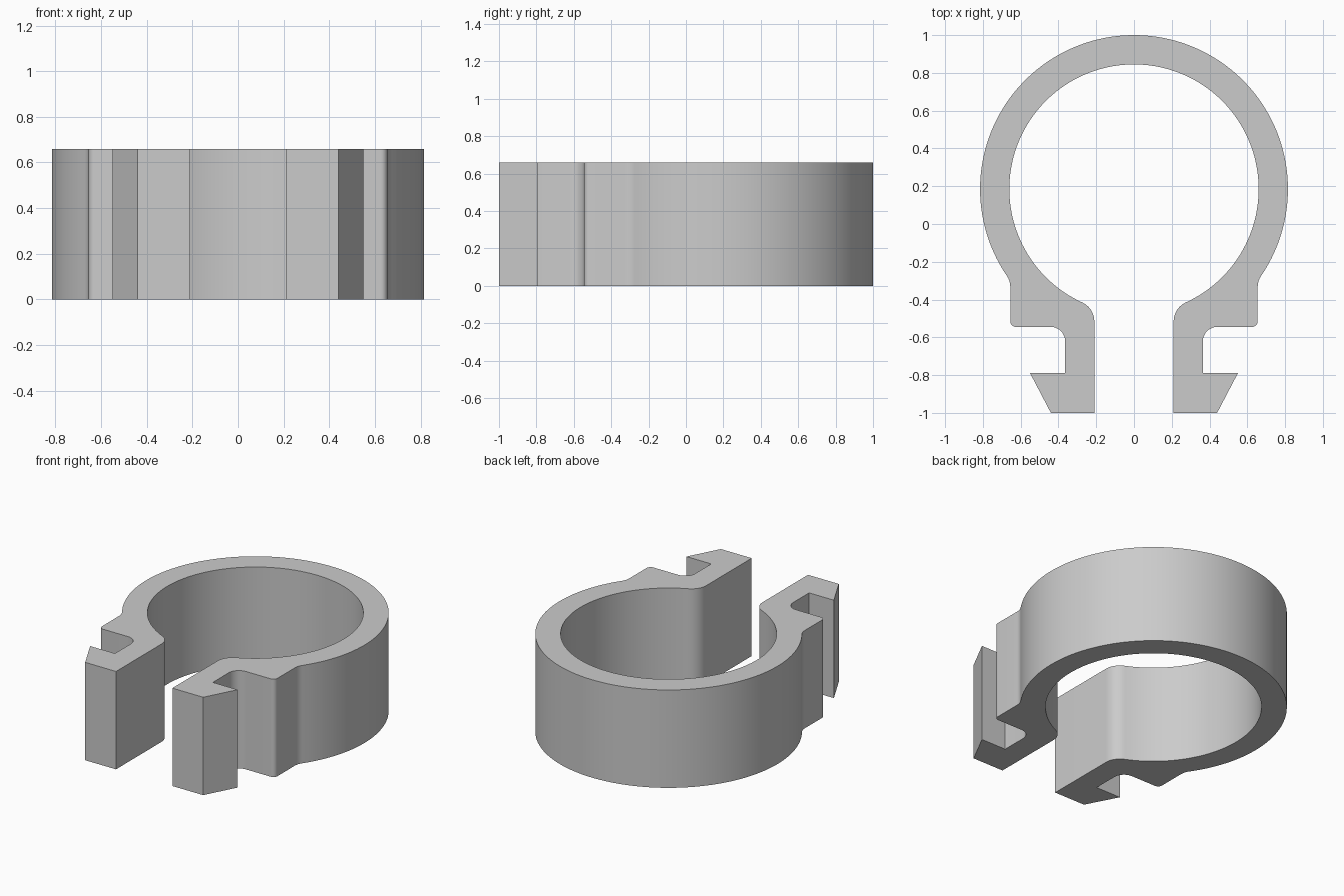
import bpy, bmesh
from math import sin, cos, atan2, sqrt, pi, radians
from mathutils import Vector

cube = bpy.data.objects.get("Cube")
if cube:
    bpy.data.objects.remove(cube, do_unlink=True)

HEIGHT = 0.66
RING_Y, R_OUT, R_IN = 0.185, 0.815, 0.66
GAP_X, SHOULDER_X = 0.21, 0.655


def arc(cx, cy, r, a0, a1, n):
    """Points on an arc from angle a0 to a1 (radians)."""
    return [(cx + r * cos(a0 + (a1 - a0) * i / n),
             cy + r * sin(a0 + (a1 - a0) * i / n)) for i in range(n + 1)]


def blend(wall_x, ring_r, r):
    """Centre height and ring angle of a fillet between a wall and the ring."""
    cx = wall_x + r
    drop = sqrt((ring_r + r) ** 2 - cx ** 2)
    return cx, RING_Y - drop, atan2(-drop, cx)


# Half outline: outer ring, shoulder, hooked leg, then inner ring
ro, ri = 0.10, 0.11
ox, oy, oa = blend(SHOULDER_X, R_OUT, ro)
ix, iy, ia = blend(GAP_X, R_IN, ri)
half = arc(0, RING_Y, R_OUT, pi / 2, oa, 64)
half += arc(ox, oy, ro, oa + pi, pi, 8)[1:]
half += arc(SHOULDER_X - 0.03, -0.515, 0.03, 0, -pi / 2, 6)
half += arc(0.44, -0.62, 0.075, pi / 2, pi, 8)
half += [(0.365, -0.79), (0.55, -0.79), (0.44, -1), (GAP_X, -1)]
half += arc(ix, iy, ri, pi, ia + pi, 10)
half += arc(0, RING_Y, R_IN, ia, pi / 2, 64)[1:]

# Clip body: extrude the half outline and mirror it
bm = bmesh.new()
base = bm.faces.new([bm.verts.new((x, y, 0)) for x, y in half])
ext = bmesh.ops.extrude_face_region(bm, geom=[base], use_keep_orig=True)
top = [v for v in ext["geom"] if isinstance(v, bmesh.types.BMVert)]
bmesh.ops.translate(bm, verts=top, vec=Vector((0, 0, HEIGHT)))
# Open the seam so the two halves join cleanly
seam = [f for f in bm.faces if all(abs(v.co.x) < 1e-5 for v in f.verts)]
bmesh.ops.delete(bm, geom=seam, context="FACES_ONLY")
for v in bm.verts:
    if abs(v.co.x) < 1e-5:
        v.co.x = 0
copy = bmesh.ops.duplicate(bm, geom=bm.verts[:] + bm.edges[:] + bm.faces[:])["geom"]
for v in copy:
    if isinstance(v, bmesh.types.BMVert):
        v.co.x *= -1
bmesh.ops.remove_doubles(bm, verts=bm.verts[:], dist=1e-5)
bmesh.ops.recalc_face_normals(bm, faces=bm.faces[:])
mesh = bpy.data.meshes.new("clip_body")
bm.to_mesh(mesh)
bm.free()
clip = bpy.data.objects.new("clip_body", mesh)
bpy.context.collection.objects.link(clip)

# Plain grey plastic
grey = bpy.data.materials.new("plain_grey")
grey.use_nodes = True
colour = (0.6, 0.6, 0.6, 1)
grey.diffuse_color = colour
grey.node_tree.nodes["Principled BSDF"].inputs["Base Color"].default_value = colour
mesh.materials.append(grey)

bpy.ops.object.select_all(action="DESELECT")
clip.select_set(True)
bpy.context.view_layer.objects.active = clip
bpy.ops.object.shade_smooth_by_angle(angle=radians(30))
